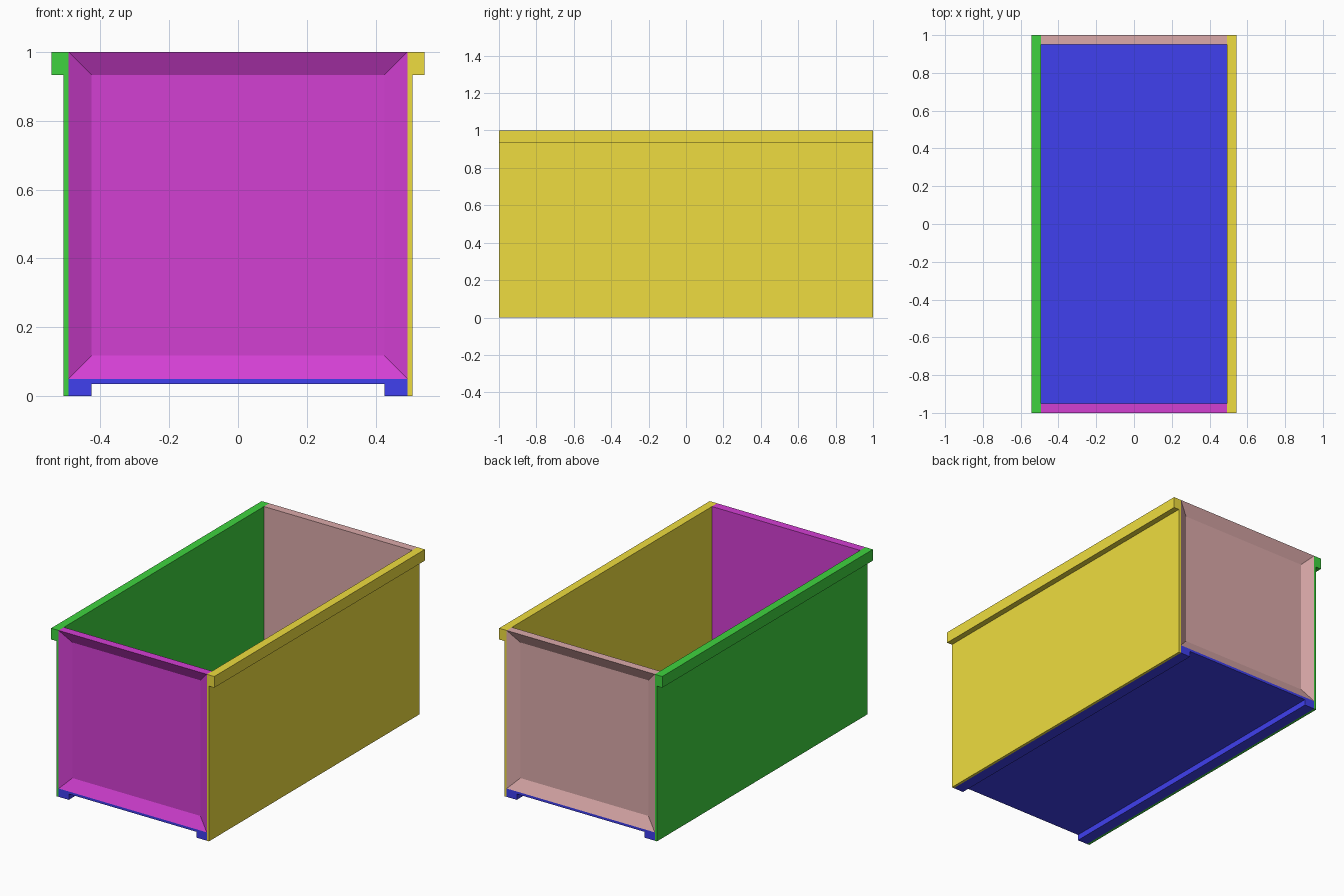
import bpy, bmesh
from mathutils import Vector, Matrix

if "Cube" in bpy.data.objects:
    bpy.data.objects.remove(bpy.data.objects["Cube"])

INNER = 0.4925    # half width inside the side walls
SHEET = 0.015     # thin sheet thickness
FRAME = 0.05      # full frame depth
BORDER = 0.0675   # frame / lip / runner width


def finish(bm, name, color):
    bmesh.ops.recalc_face_normals(bm, faces=bm.faces)
    mesh = bpy.data.meshes.new(name)
    bm.to_mesh(mesh)
    bm.free()
    mat = bpy.data.materials.new(name + "_color")
    mat.diffuse_color = (*color, 1)
    mat.use_nodes = True
    mat.node_tree.nodes["Principled BSDF"].inputs["Base Color"].default_value = mat.diffuse_color
    mesh.materials.append(mat)
    obj = bpy.data.objects.new(name, mesh)
    bpy.context.collection.objects.link(obj)


def extrude_profile(name, points, color):
    """Run an x-z cross-section along the full length of the box."""
    bm = bmesh.new()
    face = bm.faces.new([bm.verts.new((x, -1, z)) for x, z in points])
    new = bmesh.ops.extrude_face_region(bm, geom=[face], use_keep_orig=True)["geom"]
    bmesh.ops.translate(bm, vec=(0, 2, 0),
                        verts=[v for v in new if isinstance(v, bmesh.types.BMVert)])
    finish(bm, name, color)


def end_panel(name, side, color):
    """Framed end wall with its recess facing outward."""
    bm = bmesh.new()
    bmesh.ops.create_cube(bm, size=1, matrix=Matrix.Translation(
        (0, side * (1 - FRAME / 2), 0.525)) @ Matrix.Diagonal((2 * INNER, FRAME, 0.95, 1)))
    bm.normal_update()
    outer = [f for f in bm.faces if f.normal.dot(Vector((0, side, 0))) > 0.9]
    bmesh.ops.inset_region(bm, faces=outer, thickness=BORDER, use_even_offset=True)
    for v in outer[0].verts:
        v.co.y -= side * (FRAME - SHEET)
    finish(bm, name, color)


# Side walls with an outward lip along the top
wall = [(INNER, 0), (INNER + SHEET, 0), (INNER + SHEET, 1 - BORDER),
        (INNER + FRAME, 1 - BORDER), (INNER + FRAME, 1), (INNER, 1)]
for name, side, color in (("right_wall", 1, (0.86, 0.72, 0.05)),
                          ("left_wall", -1, (0.05, 0.65, 0.05))):
    extrude_profile(name, [(side * x, z) for x, z in wall], color)

# Floor with a runner under each long edge
runner = INNER - BORDER
half = [(INNER, FRAME), (INNER, 0), (runner, 0), (runner, FRAME - SHEET)]
extrude_profile("floor", half + [(-x, z) for x, z in reversed(half)], (0.05, 0.05, 0.86))

# Framed end walls
end_panel("front_wall", -1, (0.65, 0.05, 0.65))
end_panel("back_wall", 1, (0.71, 0.4, 0.4))
